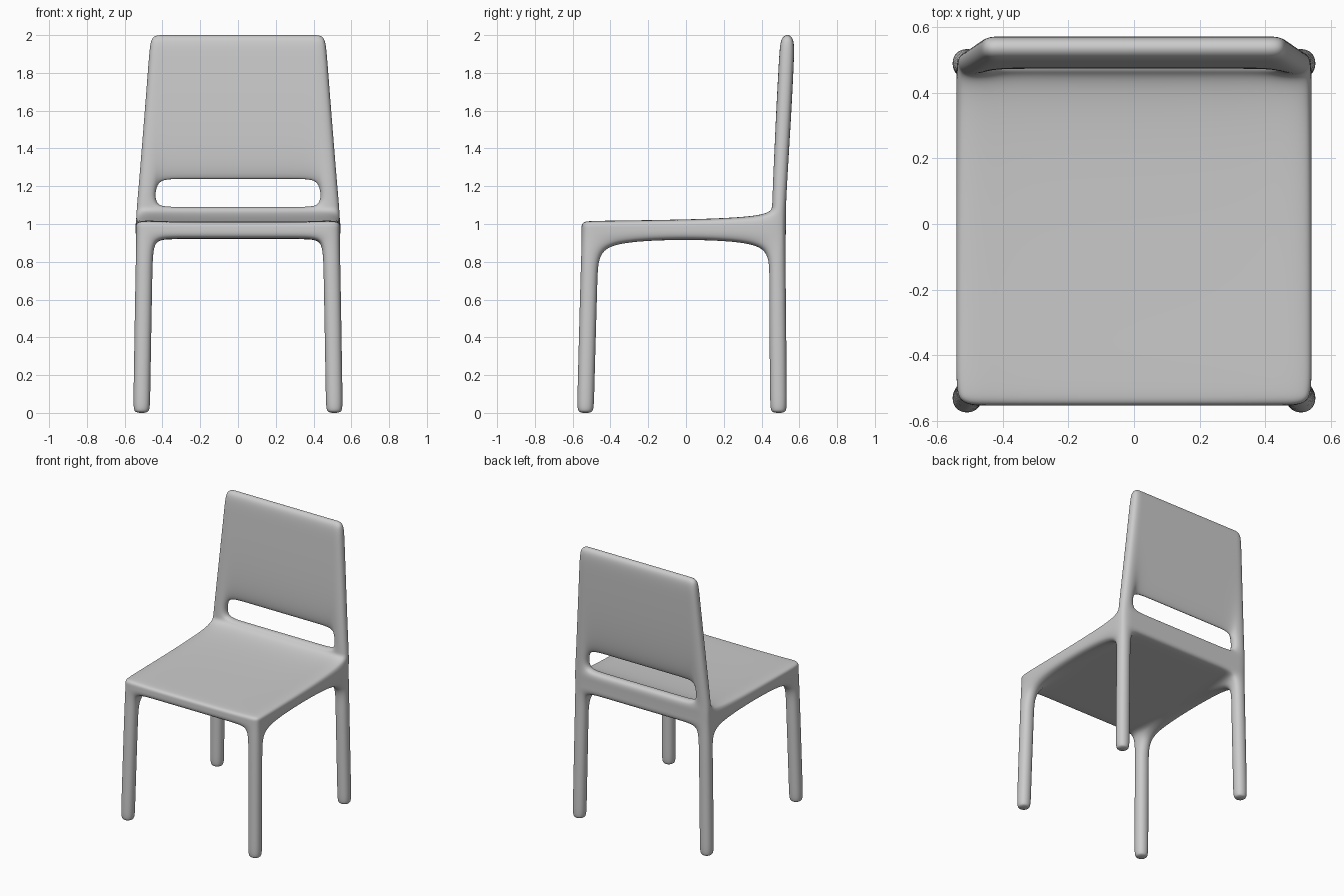
import bpy, bmesh
from itertools import product

if "Cube" in bpy.data.objects:
    bpy.data.objects.remove(bpy.data.objects["Cube"])

# Control cage levels: z, outer x, inner x, then the four y lines front to back
LEVELS = [
    (-0.004, 0.558, 0.462, -0.580, -0.484, 0.442, 0.538),  # foot
    (0.041, 0.558, 0.462, -0.580, -0.484, 0.442, 0.538),
    (0.780, 0.546, 0.449, -0.561, -0.463, 0.434, 0.531),   # leg top
    (0.920, 0.542, 0.445, -0.555, -0.458, 0.444, 0.529),   # seat underside
    (0.980, 0.542, 0.445, -0.553, -0.458, 0.446, 0.529),
    (1.017, 0.542, 0.445, -0.552, -0.458, 0.449, 0.530),   # seat top
    (1.093, 0.540, 0.437, -0.550, -0.458, 0.454, 0.532),   # slot bottom
    (1.211, 0.528, 0.436, -0.550, -0.458, 0.456, 0.538),   # slot top
    (1.880, 0.474, 0.400, -0.550, -0.458, 0.493, 0.573),
    (2.005, 0.466, 0.395, -0.550, -0.458, 0.499, 0.575),   # top of back
]
MID_X = 0.34


def point(i, j, k):
    z, xo, xi, *ys = LEVELS[k]
    xm = min(MID_X, xi - 0.06)
    x = (-xo, -xi, -xm, xm, xi, xo)[i]
    if k == 5:                       # seat rises to the back, dips in the middle
        z += (0.013 if j >= 2 else 0) - (0.006 if i in (2, 3) else 0)
    return x, ys[j], z


def filled(i, j, k):
    if not (0 <= i < 5 and 0 <= j < 3 and 0 <= k < 9):
        return False
    side = i in (0, 4)
    if k < 3:                        # four legs
        return side and j != 1
    if k < 5:                        # seat slab
        return True
    if k == 6:                       # posts beside the slot
        return side and j == 2
    return j == 2                    # rear rail and back panel


# Skin the filled cells into one continuous cage
bm = bmesh.new()
verts = {}


def vert(key):
    if key not in verts:
        verts[key] = bm.verts.new(point(*key))
    return verts[key]


for cell in product(range(5), range(3), range(9)):
    if not filled(*cell):
        continue
    for axis, step in product(range(3), (0, 1)):
        near = list(cell)
        near[axis] += 1 if step else -1
        if filled(*near):
            continue
        u, v = [a for a in range(3) if a != axis]
        ring = []
        for du, dv in ((0, 0), (1, 0), (1, 1), (0, 1)):
            c = list(cell)
            c[axis] += step
            c[u] += du
            c[v] += dv
            ring.append(vert(tuple(c)))
        bm.faces.new(ring)
bmesh.ops.recalc_face_normals(bm, faces=bm.faces)
for f in bm.faces:
    f.smooth = True

# Smooth one-piece chair
mesh = bpy.data.meshes.new("chair")
bm.to_mesh(mesh)
bm.free()
chair = bpy.data.objects.new("chair", mesh)
bpy.context.collection.objects.link(chair)
sub = chair.modifiers.new("smooth", 'SUBSURF')
sub.levels = sub.render_levels = 4
